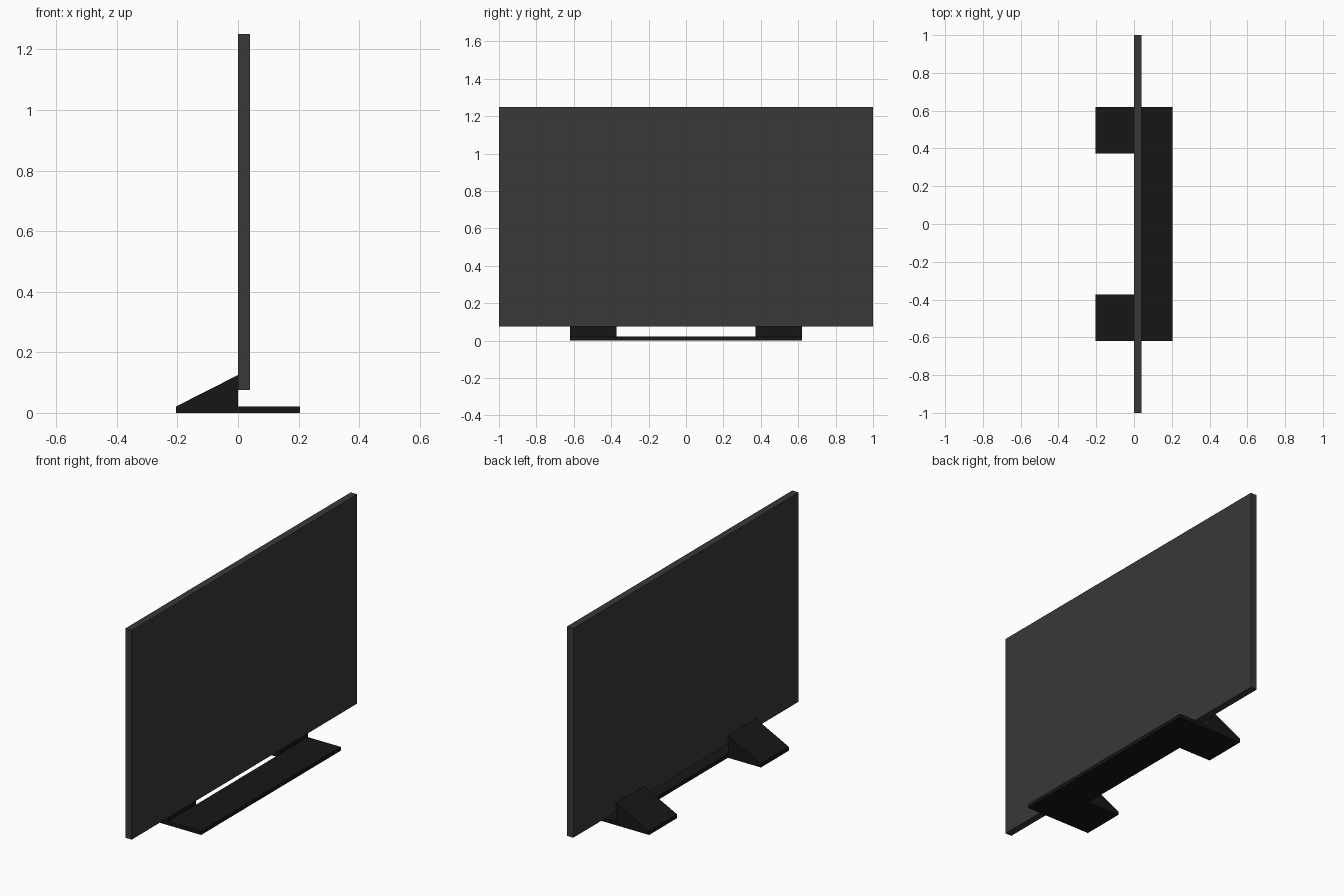
import bpy, bmesh

if "Cube" in bpy.data.objects:
    bpy.data.objects.remove(bpy.data.objects["Cube"])


def material(name, value):
    mat = bpy.data.materials.new(name)
    mat.diffuse_color = (value, value, value, 1)
    mat.use_nodes = True
    mat.node_tree.nodes["Principled BSDF"].inputs["Base Color"].default_value = mat.diffuse_color
    return mat


def extrude_profile(name, profile, y0, y1, mat):
    """Extrude an (x, z) outline from y0 to y1."""
    bm = bmesh.new()
    face = bm.faces.new([bm.verts.new((x, y0, z)) for x, z in profile])
    result = bmesh.ops.extrude_face_region(bm, geom=[face])
    moved = [v for v in result["geom"] if isinstance(v, bmesh.types.BMVert)]
    bmesh.ops.translate(bm, verts=moved, vec=(0, y1 - y0, 0))
    bmesh.ops.recalc_face_normals(bm, faces=bm.faces)
    mesh = bpy.data.meshes.new(name)
    bm.to_mesh(mesh)
    bm.free()
    mesh.materials.append(mat)
    obj = bpy.data.objects.new(name, mesh)
    bpy.context.collection.objects.link(obj)
    return obj


def rect(x0, x1, z0, z1):
    return [(x0, z0), (x1, z0), (x1, z1), (x0, z1)]


screen_mat = material("screen_grey", 0.04)
stand_mat = material("stand_black", 0.008)

DEPTH, WIDTH, THICK = 0.205, 0.62, 0.021

# Flat screen panel
extrude_profile("screen", rect(0, 0.04, 0.075, 1.25), -1, 1, screen_mat)

# Stand plate on the viewing side
extrude_profile("stand_plate", rect(0, DEPTH, 0, THICK), -WIDTH, WIDTH, stand_mat)

# Sloped rear feet, mirrored across y
foot = extrude_profile(
    "rear_feet", [(-DEPTH, 0), (0, 0), (0, 0.125), (-DEPTH, THICK)],
    0.372, WIDTH, stand_mat)
mirror = foot.modifiers.new("mirror", "MIRROR")
mirror.use_axis = (False, True, False)
